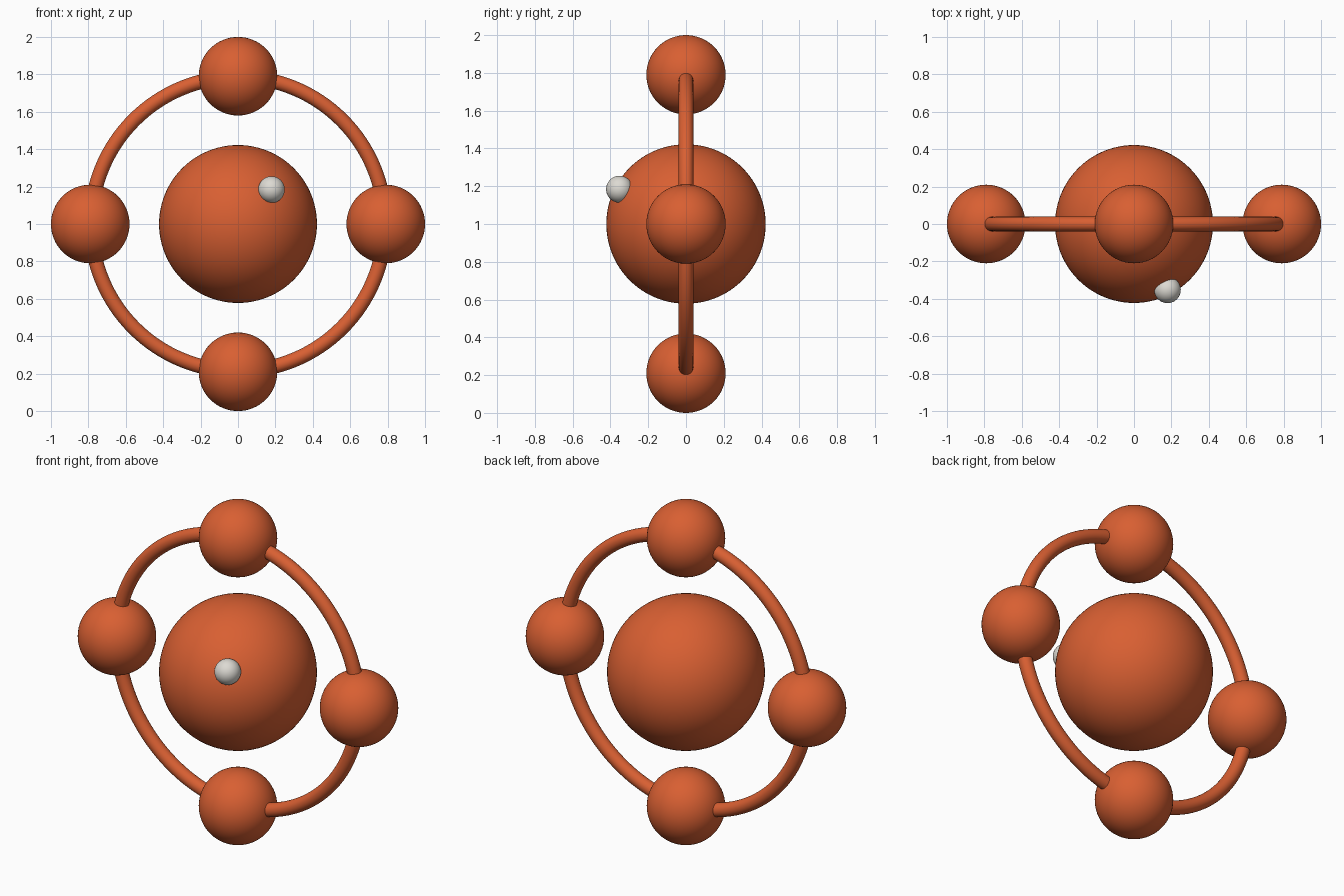
import bpy
import math

if "Cube" in bpy.data.objects:
    bpy.data.objects.remove(bpy.data.objects["Cube"])


def material(name, color):
    m = bpy.data.materials.new(name)
    m.diffuse_color = (*color, 1.0)
    m.use_nodes = True
    m.node_tree.nodes["Principled BSDF"].inputs["Base Color"].default_value = m.diffuse_color
    return m


orange = material("burnt orange", (0.69, 0.115, 0.032))
white = material("off white", (0.72, 0.70, 0.65))

CENTER_Z = 1.0
RING_R = 0.79


def finish(name, mat):
    ob = bpy.context.object
    ob.name = name
    ob.data.materials.append(mat)
    bpy.ops.object.shade_smooth()
    return ob


def ball(name, radius, loc, mat, segments=64, rings=32):
    bpy.ops.mesh.primitive_uv_sphere_add(
        segments=segments, ring_count=rings, radius=radius, location=loc)
    return finish(name, mat)


# large central ball
ball("core_ball", 0.422, (0, 0, CENTER_Z), orange, 96, 48)

# upright ring around the core
bpy.ops.mesh.primitive_torus_add(
    major_radius=0.786, minor_radius=0.039, major_segments=128,
    minor_segments=24, location=(0, 0, CENTER_Z),
    rotation=(math.pi / 2, 0, 0))
finish("ring", orange)

# four balls spaced evenly on the ring
for i, side in enumerate(("right", "top", "left", "bottom")):
    a = i * math.pi / 2
    ball(side + "_ball", 0.21,
         (RING_R * math.cos(a), 0, CENTER_Z + RING_R * math.sin(a)), orange)

# small pale stud on the front of the core
ball("stud", 0.071, (0.179, -0.352, 1.184), white, 48, 24)
